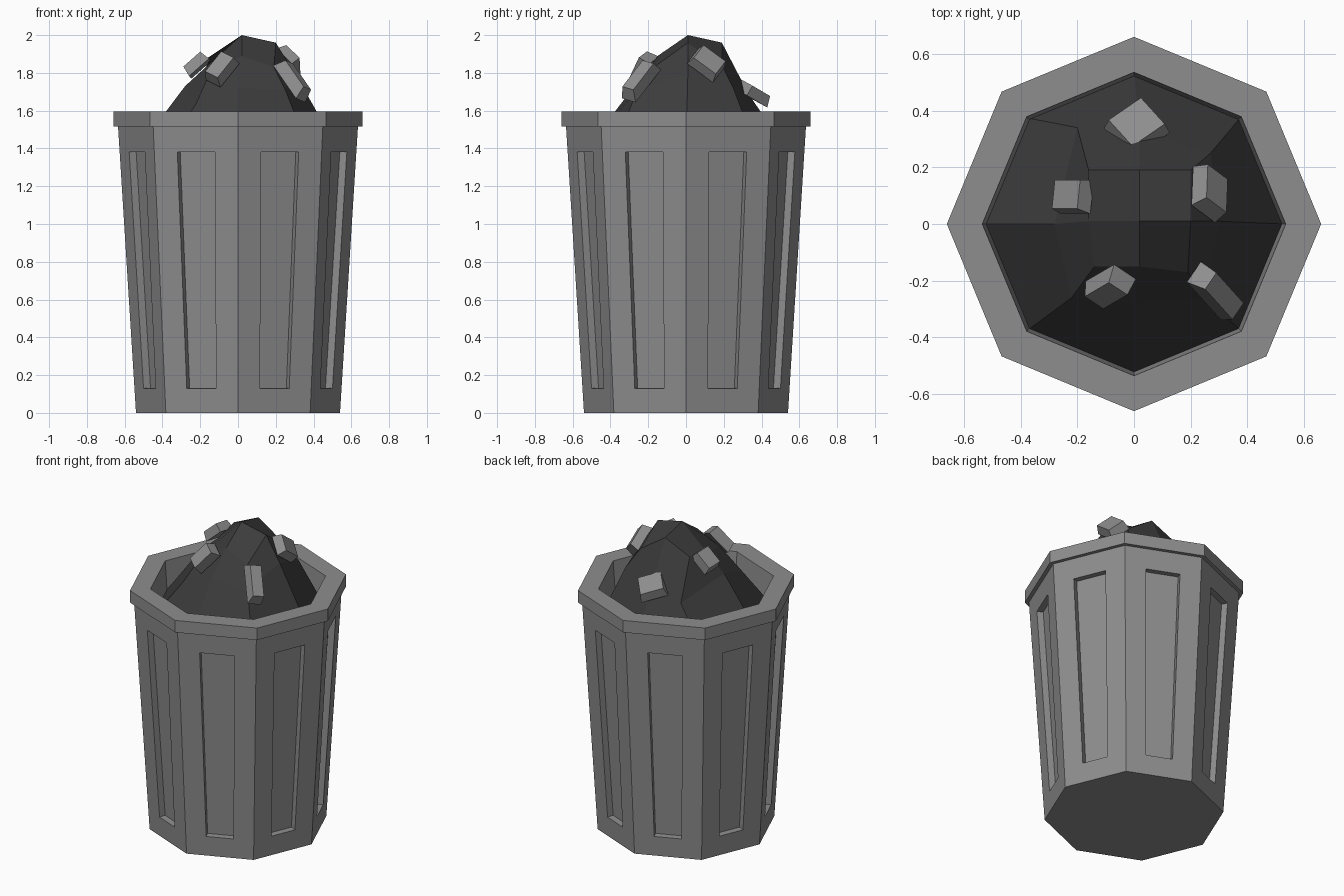
import bpy, bmesh
from math import sin, cos, pi
from mathutils import Vector, Matrix

if "Cube" in bpy.data.objects:
    bpy.data.objects.remove(bpy.data.objects["Cube"])

SIDES = 8
BODY_TOP = 1.515


def material(name, value):
    mat = bpy.data.materials.new(name)
    mat.diffuse_color = (value, value, value, 1)
    mat.use_nodes = True
    mat.node_tree.nodes["Principled BSDF"].inputs["Base Color"].default_value = mat.diffuse_color
    return mat


mid_grey = material("mid_grey", 0.27)
dark = material("dark_rubbish", 0.045)


def finish(bm, name, mat):
    bmesh.ops.remove_doubles(bm, verts=bm.verts, dist=1e-5)
    bmesh.ops.recalc_face_normals(bm, faces=bm.faces)
    me = bpy.data.meshes.new(name)
    bm.to_mesh(me)
    bm.free()
    me.materials.append(mat)
    bpy.context.collection.objects.link(bpy.data.objects.new(name, me))


def corner(i, r, z):
    a = 2 * pi * (i % SIDES) / SIDES
    return Vector((r * cos(a), r * sin(a), z))


def wall_point(i, u, z):
    r = 0.54 + (0.635 - 0.54) * z / BODY_TOP
    return corner(i, r, z).lerp(corner(i + 1, r, z), u)


def quad(bm, pts):
    return bm.faces.new([bm.verts.new(p) for p in pts])


def bridge(bm, a, b):
    n = len(a)
    for k in range(n):
        quad(bm, (a[k], a[(k + 1) % n], b[(k + 1) % n], b[k]))


# Can: tapered octagon with a sunken panel on each side, rim and inner lip
bm = bmesh.new()
for i in range(SIDES):
    outer = [wall_point(i, u, z) for u, z in
             ((0, 0), (1, 0), (1, BODY_TOP), (0, BODY_TOP))]
    panel = [wall_point(i, u, z) for u, z in
             ((0.30, 0.13), (0.70, 0.13), (0.725, 1.38), (0.275, 1.38))]
    n = (outer[1] - outer[0]).cross(outer[3] - outer[0]).normalized()
    sunk = [p - n * 0.04 for p in panel]
    bridge(bm, outer, panel)
    bridge(bm, panel, sunk)
    quad(bm, sunk)
rings = [(0.635, BODY_TOP), (0.66, BODY_TOP), (0.66, 1.595),
         (0.535, 1.595), (0.52, 1.39)]
for (r0, z0), (r1, z1) in zip(rings, rings[1:]):
    bridge(bm, [corner(i, r0, z0) for i in range(SIDES)],
           [corner(i, r1, z1) for i in range(SIDES)])
quad(bm, [corner(i, 0.54, 0) for i in reversed(range(SIDES))])
finish(bm, "trash_can", mid_grey)

# Rubbish mound: 3x3 crown, a middle ring and an octagonal edge
peak = Vector((0.02, 0.01, 2.0))
crown = [(0.20, 0.01, 1.96), (0.20, 0.19, 1.84), (0.02, 0.19, 1.96),
         (-0.16, 0.19, 1.88), (-0.16, 0.01, 1.84), (-0.14, -0.15, 1.82),
         (0.02, -0.15, 1.89), (0.19, -0.17, 1.83)]
middle = [(0.30, 0.01, 1.80), (0.27, 0.25, 1.72), (0.02, 0.33, 1.69),
          (-0.20, 0.34, 1.64), (-0.28, 0.00, 1.73), (-0.22, -0.26, 1.64),
          (0.00, -0.28, 1.72), (0.25, -0.26, 1.71)]
edge = [corner(i, 0.528, 1.40) for i in range(SIDES)]
bm = bmesh.new()
for k in (0, 2, 4, 6):
    quad(bm, (peak, crown[k], crown[k + 1], crown[(k + 2) % 8]))
bridge(bm, middle, crown)
bridge(bm, edge, middle)
finish(bm, "rubbish_mound", dark)


# Loose scraps: tapered blocks lying on the slopes, long axis along "along"
def scrap(name, centre, normal, along, size, taper=0.85):
    x = Vector(along).normalized()
    y = Vector(normal).cross(x).normalized()
    rot = Matrix((x, y, x.cross(y))).transposed().to_4x4()
    bm = bmesh.new()
    bmesh.ops.create_cube(bm, size=1)
    for v in bm.verts:
        t = taper if v.co.z > 0 else 1
        v.co = Vector((v.co.x * size[0] * t, v.co.y * size[1] * t, v.co.z * size[2]))
    bm.transform(Matrix.Translation(centre) @ rot)
    finish(bm, name, mid_grey)


scrap("scrap_back", (0.01, 0.345, 1.70), (0, 0.5, 0.85), (0.8, 0.55, -0.3), (0.17, 0.16, 0.06))
scrap("scrap_left", (-0.22, 0.10, 1.845), (-0.65, 0.15, 0.75), (-0.75, 0, -0.66), (0.14, 0.12, 0.06))
scrap("scrap_right", (0.27, 0.115, 1.855), (0.75, 0.3, 0.55), (0.03, 0.75, -0.55), (0.17, 0.13, 0.06))
scrap("scrap_front", (-0.09, -0.225, 1.825), (-0.2, -0.75, 0.6), (0.6, 0.35, 0.75), (0.17, 0.10, 0.07))
scrap("scrap_corner", (0.295, -0.245, 1.765), (0.7, -0.3, 0.6), (0.45, -0.5, -0.65), (0.25, 0.09, 0.07), 0.8)
